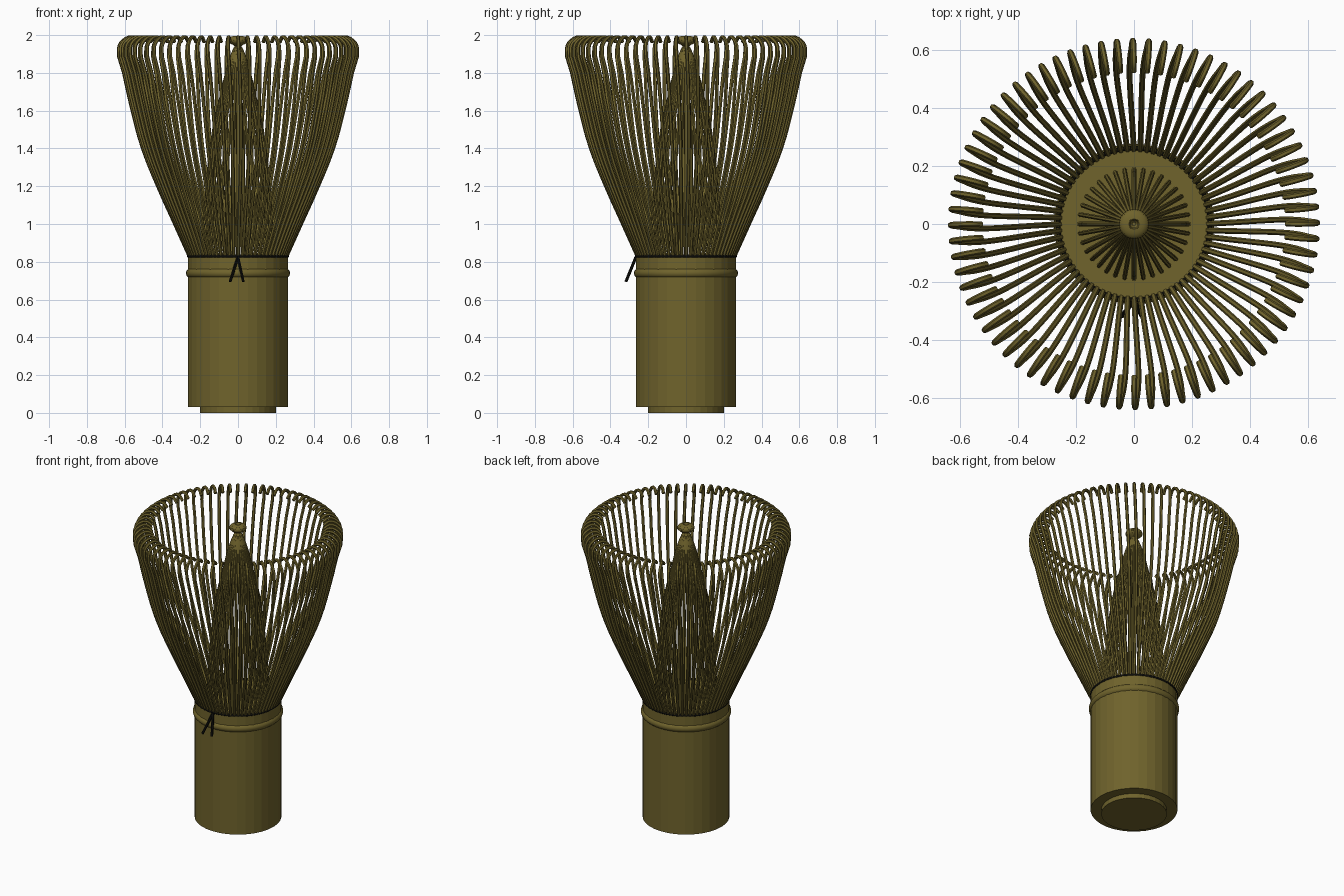
import bpy
from math import sin, cos, pi, radians

if "Cube" in bpy.data.objects:
    bpy.data.objects.remove(bpy.data.objects["Cube"])


def material(name, rgb):
    m = bpy.data.materials.new(name)
    m.diffuse_color = (*rgb, 1)
    m.use_nodes = True
    m.node_tree.nodes["Principled BSDF"].inputs["Base Color"].default_value = m.diffuse_color
    return m


bamboo = material("bamboo", (0.16, 0.125, 0.025))
black = material("black_thread", (0.004, 0.004, 0.003))


def finish(name, mat, angle=30):
    ob = bpy.context.object
    ob.name = name
    ob.data.materials.clear()
    ob.data.materials.append(mat)
    bpy.ops.object.shade_smooth_by_angle(angle=radians(angle))
    return ob


def cylinder(name, r, z0, z1, mat):
    bpy.ops.mesh.primitive_cylinder_add(vertices=32, radius=r, depth=z1 - z0,
                                        location=(0, 0, (z0 + z1) / 2))
    return finish(name, mat, 5)


def ring(name, major, minor, z, mat):
    bpy.ops.mesh.primitive_torus_add(major_radius=major, minor_radius=minor, major_segments=48,
                                     minor_segments=12, location=(0, 0, z))
    return finish(name, mat, 40)


def tubes(name, paths, radius, mat):
    """Round rods following the given paths, as one mesh."""
    cu = bpy.data.curves.new(name, 'CURVE')
    cu.dimensions = '3D'
    cu.bevel_depth = radius
    cu.bevel_resolution = 1
    cu.resolution_u = 3
    cu.use_fill_caps = True
    for pts in paths:
        s = cu.splines.new('BEZIER')
        s.bezier_points.add(len(pts) - 1)
        for bp, p in zip(s.bezier_points, pts):
            bp.co = p
            bp.handle_left_type = bp.handle_right_type = 'AUTO'
    ob = bpy.data.objects.new(name, cu)
    bpy.context.collection.objects.link(ob)
    bpy.ops.object.select_all(action='DESELECT')
    ob.select_set(True)
    bpy.context.view_layer.objects.active = ob
    bpy.ops.object.convert(target='MESH')
    return finish(name, mat, 50)


def tines(profile, count, sway=0):
    """Copies of an (r, z) profile around the axis, with a slight sideways sway."""
    paths = []
    for i in range(count):
        a = 2 * pi * i / count
        path = []
        for r, z in profile:
            t = min(max((z - 0.8) / 1.2, 0), 1)
            b = a + sway * sin(pi * t)
            path.append((r * cos(b), r * sin(b), z))
        paths.append(path)
    return paths


# Handle and foot
cylinder("foot", 0.2, 0, 0.04, bamboo)
cylinder("handle", 0.265, 0.03, 0.83, bamboo)
ring("node_ring", 0.25, 0.026, 0.74, bamboo)

# Outer tines flare out and curl in at the tip
outer = [(0.245, 0.8), (0.335, 1.0), (0.425, 1.2), (0.505, 1.4), (0.56, 1.6), (0.605, 1.8),
         (0.632, 1.93), (0.61, 1.97), (0.56, 1.99), (0.525, 1.965)]
tubes("outer_tines", tines(outer, 72, 0.03), 0.01, bamboo)

# Inner tines gather to a pinch and open in a small knob
inner = [(0.19, 0.8), (0.165, 1.2), (0.13, 1.5), (0.085, 1.7), (0.045, 1.86), (0.022, 1.92),
         (0.012, 1.945), (0.045, 1.968), (0.04, 1.982), (0.015, 1.99)]
tubes("inner_tines", tines(inner, 36), 0.008, bamboo)

# Binding thread with two loose ends
ring("thread_ring", 0.262, 0.008, 0.83, black)
tubes("thread_ends", [[(0, -0.265, 0.825), (x, -0.318, 0.695)] for x in (-0.042, 0.028)], 0.008, black)
